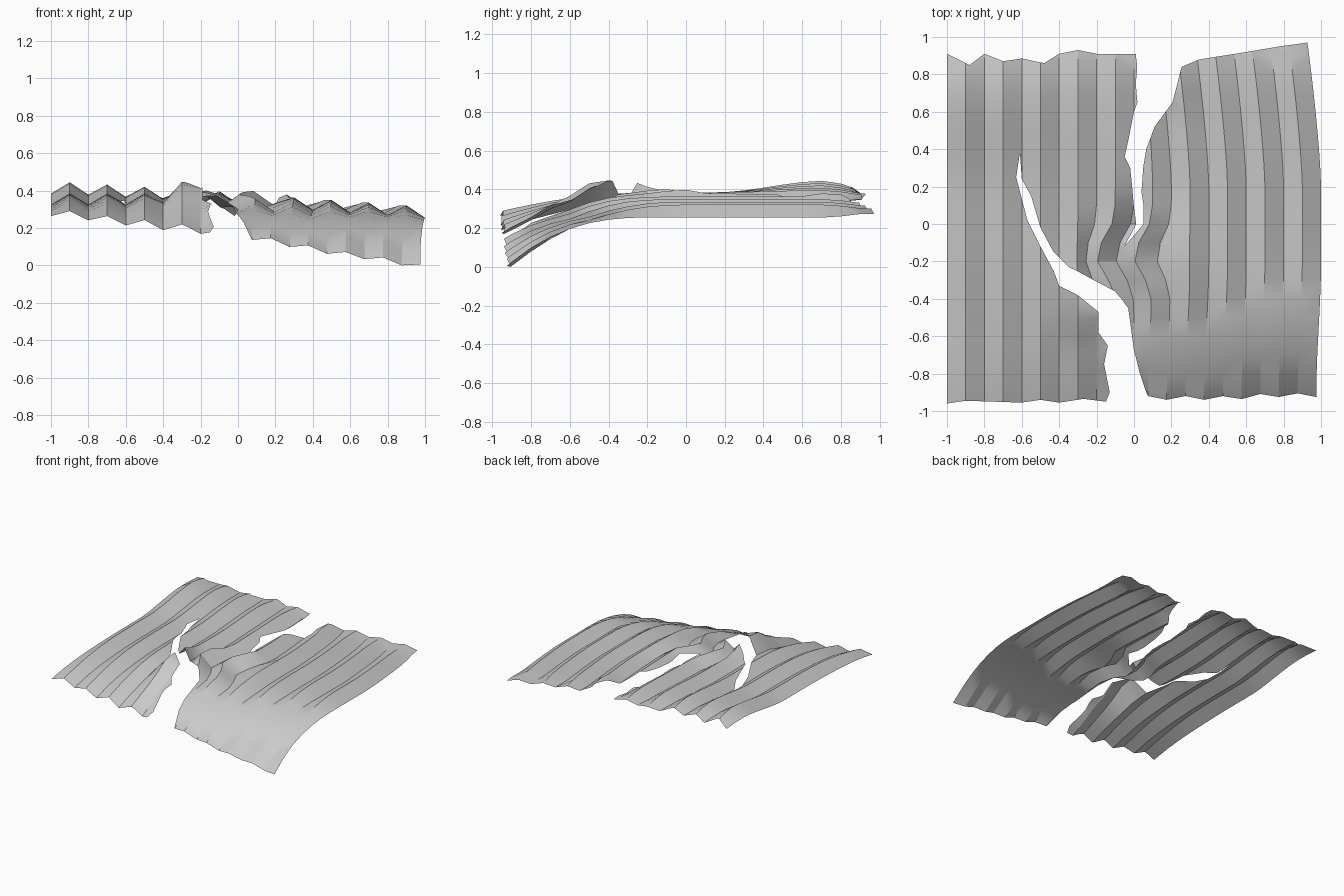
import bpy, bmesh, math
from mathutils import Vector
from mathutils.geometry import delaunay_2d_cdt

if "Cube" in bpy.data.objects:
    bpy.data.objects.remove(bpy.data.objects["Cube"], do_unlink=True)

PITCH = 0.1  # half of one corrugation


def ramp(v, start, end):
    t = max(0.0, min(1.0, (v - start) / (end - start)))
    return t * t * (3 - 2 * t)


def bump(x, y, cx, cy, height, radius):
    return height * math.exp(-((x - cx) ** 2 + (y - cy) ** 2) / radius ** 2)


def lerp(a, b, t):
    return a + (b - a) * t


def bend_sideways(x, y):
    """Sideways drift of the corrugations where the sheet is torn."""
    splay = -0.07 * ramp(x, 0.0, 0.15) * max(0.0, (y - 0.2) / 0.75) ** 1.4
    tuck = -0.025 * ramp(x, 0.0, 0.1) * ramp(-y, 0.2, 0.9)
    window = ramp(x, -0.33, -0.1) * (1 - ramp(x, 0.15, 0.32))
    kink = -0.1 * window * math.exp(-((y + 0.17) / 0.13) ** 2)
    return splay + tuck + kink


def sheet_height(x, y):
    # gentle slope to the left side, with a raised rear left
    rear_left = max(0.0, min(1.0, 0.1 - x))
    base = 0.355 - 0.07 * max(0.0, x)
    base += 0.06 * ramp(y, 0.15, 0.72) * rear_left
    base -= 0.03 * ramp(y, 0.72, 0.95) * rear_left
    # front edge droops, most of all at the right-hand end
    droop = 0.065 + 0.115 * (x + 1)
    base -= droop * max(0.0, -y / 0.92) ** 2.7
    # triangular corrugation, fading at the rear, changing toward the front
    wave = 1 - 2 * abs(((x + 1) / PITCH) % 2 - 1)
    front = ramp(-y, lerp(0.35, 0.0, ramp(x, 0.3, 0.8)), 0.92)
    depth = lerp(0.03, lerp(0.018, -0.02, ramp(x, -0.1, 0.1)), front)
    depth *= 1 - 0.65 * ramp(y, 0.72, 0.93)
    depth += bump(x, y, -0.05, -0.1, 0.02, 0.15)
    # torn corners curl up, the neck between the tears sags
    flap = bump(x, y, -0.22, -0.46, 0.115, 0.14) * (1 - ramp(x, -0.18, -0.1))
    curls = (flap + bump(x, y, -0.3, -0.27, 0.045, 0.1)
             + bump(x, y, -0.17, -0.7, 0.04, 0.1)
             + bump(x, y, 0.0, 0.03, -0.06, 0.08)
             + bump(x, y, 0.13, 0.0, 0.03, 0.09)
             + bump(x, y, 0.26, 0.75, 0.03, 0.08))
    return base + depth * wave + curls


# Outline of the flat sheet, edge by edge
front_left_edge = [(-1, -.96), (-.9, -.945), (-.6, -.955), (-.5, -.94),
                   (-.4, -.955), (-.27, -.935), (-.15, -.95)]
tear_outer = [(-.13, -.9), (-.16, -.75), (-.14, -.65), (-.19, -.58),
              (-.19, -.47), (-.3, -.38), (-.4, -.33), (-.43, -.25),
              (-.5, -.12), (-.57, .02), (-.63, .25), (-.61, .38)]
tear_inner = [(-.6, .24), (-.55, .15), (-.5, -.02), (-.43, -.15),
              (-.35, -.23), (-.19, -.3), (-.09, -.36), (-.03, -.45),
              (0, -.68), (.04, -.8)]
front_right_edge = [(PITCH * i, -.93 - (.01 if i % 2 == 0 else -.01)
                     + .015 * ramp(i, 5, 8)) for i in range(1, 11)]
back_right_edge = [(1, .97), (.85, .95), (.67, .92), (.41, .88)]
split_right = [(.31, .84), (.24, .65), (.13, .52), (.07, .4), (.05, .3),
               (.04, .17), (.07, 0), (.035, -.12)]
split_left = [(.03, 0), (0, .1), (-.02, .3), (-.05, .36), (-.03, .45),
              (0, .6), (.02, .65), (.01, .75), (.02, .84)]
back_left_edge = [(.01, .91), (-.2, .91), (-.3, .93), (-.4, .91),
                  (-.48, .86), (-.6, .885), (-.7, .87), (-.8, .91),
                  (-.88, .85), (-1, .91)]
outline = (front_left_edge + tear_outer + tear_inner + front_right_edge
           + back_right_edge + split_right + split_left + back_left_edge)

# Fold lines along the sheet and bending lines across it
points = [Vector(p) for p in outline]
lines = []
for i in range(-9, 10):
    s = i * PITCH
    for a, b in (((s, -2), (s, 2)), ((-2, s), (2, s))):
        lines.append((len(points), len(points) + 1))
        points += [Vector(a), Vector(b)]

# Divide the outline along those lines and keep only the cells inside it
cells = delaunay_2d_cdt(points, lines, [list(range(len(outline)))], 3, 1e-5)
flat_points, cell_faces, cell_sources = cells[0], cells[2], cells[5]

# Fold and bend the flat sheet
bm = bmesh.new()
verts = [bm.verts.new((p.x + bend_sideways(p.x, p.y), p.y,
                       sheet_height(p.x, p.y))) for p in flat_points]
for face, source in zip(cell_faces, cell_sources):
    if source:
        bm.faces.new([verts[i] for i in face])
bmesh.ops.delete(bm, geom=[v for v in bm.verts if not v.link_faces],
                 context="VERTS")
lowest = min(v.co.z for v in bm.verts)
for v in bm.verts:
    v.co.z -= lowest
bm.normal_update()

mesh = bpy.data.meshes.new("torn_corrugated_sheet")
bm.to_mesh(mesh)
bm.free()
sheet = bpy.data.objects.new("torn_corrugated_sheet", mesh)
bpy.context.collection.objects.link(sheet)

# Plain metal colour
metal = bpy.data.materials.new("grey_metal")
metal.use_nodes = True
colour = (0.6, 0.6, 0.6, 1)
metal.diffuse_color = colour
metal.node_tree.nodes["Principled BSDF"].inputs["Base Color"].default_value = colour
mesh.materials.append(metal)

bpy.ops.object.select_all(action="DESELECT")
sheet.select_set(True)
bpy.context.view_layer.objects.active = sheet
bpy.ops.object.shade_smooth_by_angle(angle=math.radians(25))
